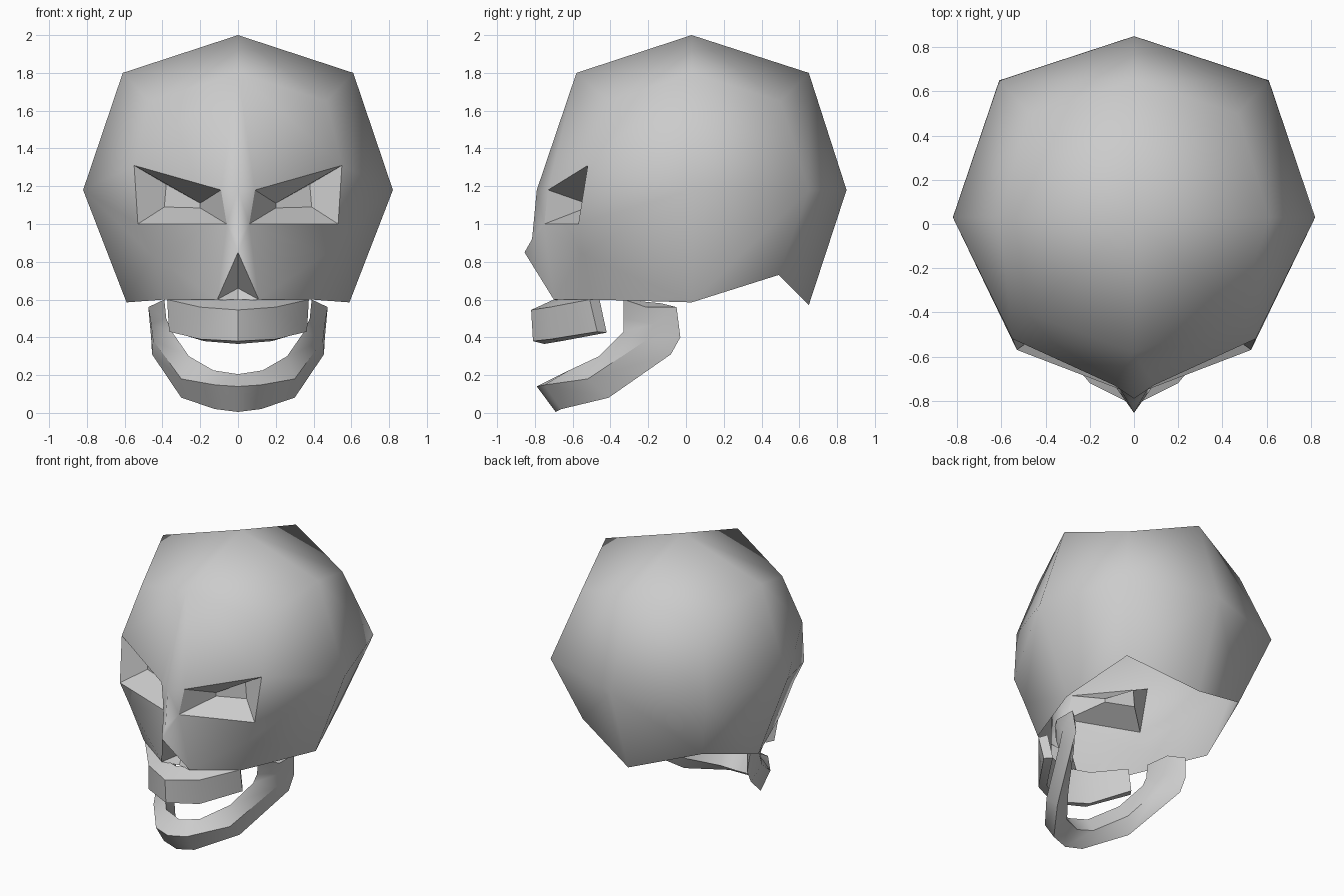
import bpy
import bmesh

cube = bpy.data.objects.get("Cube")
if cube:
    bpy.data.objects.remove(cube, do_unlink=True)

bone = bpy.data.materials.new("bone_grey")
bone.use_nodes = True
bone.diffuse_color = (0.6, 0.6, 0.6, 1)
bone.node_tree.nodes["Principled BSDF"].inputs["Base Color"].default_value = (0.6, 0.6, 0.6, 1)


def mirrored_object(name, bm):
    """Turn a half mesh into a whole object mirrored across x = 0."""
    mesh = bpy.data.meshes.new(name)
    bm.to_mesh(mesh)
    bm.free()
    mesh.materials.append(bone)
    obj = bpy.data.objects.new(name, mesh)
    bpy.context.collection.objects.link(obj)
    mirror = obj.modifiers.new("mirror", "MIRROR")
    mirror.merge_threshold = 0.002
    bpy.ops.object.select_all(action="DESELECT")
    bpy.context.view_layer.objects.active = obj
    obj.select_set(True)
    bpy.ops.object.modifier_apply(modifier=mirror.name)


def sweep(name, rails, sharp_angle):
    """Half bar through four rails, open at the mirror seam, capped at the end."""
    bm = bmesh.new()
    rows = [[bm.verts.new(p) for p in rail] for rail in rails]
    for a, b in zip(rows, rows[1:] + rows[:1]):
        for i in range(len(a) - 1):
            bm.faces.new((a[i], a[i + 1], b[i + 1], b[i]))
    bm.faces.new([row[-1] for row in rows])
    bmesh.ops.recalc_face_normals(bm, faces=bm.faces)
    mirrored_object(name, bm)
    bpy.ops.object.shade_smooth_by_angle(angle=sharp_angle)


# Skull: landmarks of the left half
bm = bmesh.new()
vert = bm.verts.new
crown, top_back, top_front = vert((0, .03, 2)), vert((0, .65, 1.8)), vert((0, -.58, 1.8))
top_side, top_corner, temple = vert((.61, .03, 1.8)), vert((.47, .5, 1.65)), vert((.47, -.41, 1.65))
back, back_side, side = vert((0, .85, 1.18)), vert((.61, .65, 1.18)), vert((.82, .03, 1.18))
nape, nape_side, ear = vert((0, .65, .57)), vert((.47, .49, .73)), vert((.59, .03, .585))
bridge, bridge_low, nose = vert((0, -.79, 1.18)), vert((0, -.815, .92)), vert((0, -.855, .85))
cheek, cheek_low, nostril = vert((.46, -.55, .84)), vert((.39, -.5, .6)), vert((.11, -.7, .6))
nose_pit, nose_floor = vert((0, -.62, .66)), vert((0, -.66, .59))

# Eye rim and the smaller floor of the socket, outer top corner first
eye = [vert(p) for p in ((.55, -.52, 1.31), (.09, -.73, 1.18), (.06, -.75, 1), (.53, -.57, 1))]
pit = [vert(p) for p in ((.38, -.46, 1.21), (.2, -.53, 1.11), (.2, -.53, 1.085), (.39, -.46, 1.09))]
brow_out, brow_in, eye_in, eye_out = eye

cranium = [
    (crown, top_front, temple, top_side), (crown, top_side, top_corner, top_back),
    (top_back, top_corner, back_side, back), (back, back_side, nape_side, nape),
    (top_side, side, back_side, top_corner), (back_side, side, ear, nape_side),
    (top_side, temple, brow_out, side), (side, brow_out, eye_out),
    (side, eye_out, cheek), (side, cheek, ear), (ear, cheek, cheek_low),
]
face = [
    (top_front, bridge, brow_in), (top_front, brow_in, brow_out, temple),
    (bridge, bridge_low, eye_in, brow_in), (bridge_low, nose, eye_in),
    (nose, nostril, eye_in), (eye_in, nostril, cheek, eye_out), (nostril, cheek_low, cheek),
]
recesses = [(nose, nose_pit, nostril), (nostril, nose_pit, nose_floor), pit]
recesses += [(eye[i - 1], eye[i], pit[i], pit[i - 1]) for i in range(len(eye))]

for corners in cranium + face:
    bm.faces.new(corners).smooth = True
for corners in recesses:
    bm.faces.new(corners)
bmesh.ops.recalc_face_normals(bm, faces=bm.faces)
if crown.link_faces[0].normal.z < 0:
    bmesh.ops.reverse_faces(bm, faces=bm.faces)
mirrored_object("skull", bm)

# Upper tooth band: outer top, outer bottom, inner bottom and inner top rails
sweep("upper_teeth", [
    [(0, -.82, .545), (.2, -.72, .56), (.375, -.51, .6)],
    [(0, -.81, .38), (.2, -.72, .39), (.365, -.47, .43)],
    [(0, -.75, .365), (.18, -.66, .38), (.33, -.42, .425)],
    [(0, -.7, .6), (.17, -.64, .6), (.34, -.46, .61)],
], 0.6)

# Lower jaw: the same four rails, running from the chin up to the hinge
sweep("lower_jaw", [
    [(0, -.79, .14), (.12, -.75, .148), (.3, -.52, .18), (.45, -.21, .385), (.46, -.17, .47), (.475, -.21, .56)],
    [(0, -.69, .005), (.12, -.66, .02), (.3, -.41, .08), (.455, -.08, .31), (.46, -.03, .4), (.475, -.05, .56)],
    [(0, -.57, .08), (.11, -.54, .1), (.25, -.36, .18), (.37, -.16, .36), (.39, -.13, .44), (.39, -.13, .58)],
    [(0, -.66, .205), (.13, -.62, .225), (.26, -.46, .3), (.35, -.33, .43), (.38, -.33, .5), (.39, -.33, .6)],
], 0.8)
